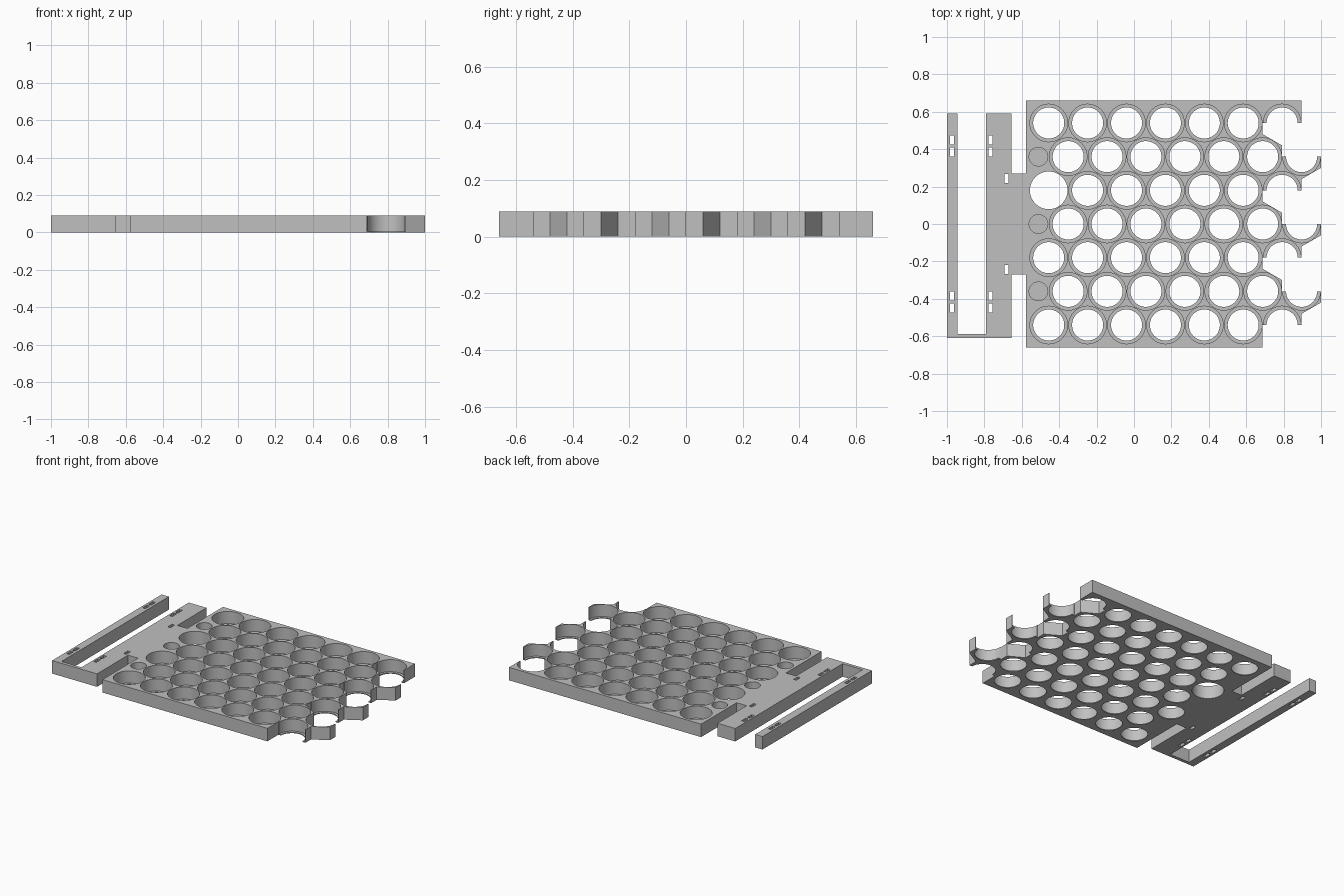
import bpy, bmesh, math

if "Cube" in bpy.data.objects:
    bpy.data.objects.remove(bpy.data.objects["Cube"], do_unlink=True)

HEIGHT, FLOOR = 0.09, 0.006      # tray thickness, thin lip under each cell
PITCH = 0.208                    # spacing of the honeycomb
HALF, ROW = PITCH / 2, 0.18
BORE, LIP = 0.1005, 0.083
RIGHT = 1.0 - HALF               # centre of the last, half-open cells
Y_TOP = 3 * ROW
EDGE = Y_TOP + 0.12
BELOW, ABOVE = -0.05, HEIGHT + 0.05

gray = bpy.data.materials.new("light gray plastic")
gray.use_nodes = True
gray.diffuse_color = (0.53, 0.53, 0.53, 1)
gray.node_tree.nodes["Principled BSDF"].inputs["Base Color"].default_value = gray.diffuse_color


def make_object(name, bm):
    bmesh.ops.recalc_face_normals(bm, faces=bm.faces)
    mesh = bpy.data.meshes.new(name)
    bm.to_mesh(mesh)
    bm.free()
    mesh.materials.append(gray)
    obj = bpy.data.objects.new(name, mesh)
    bpy.context.collection.objects.link(obj)
    return obj


def stack(bm, loops):
    """Closed solid from a stack of matching point loops."""
    rings = [[bm.verts.new(p) for p in loop] for loop in loops]
    n = len(rings[0])
    bm.faces.new(rings[0])
    bm.faces.new(rings[-1])
    for a, b in zip(rings, rings[1:]):
        for i in range(n):
            j = (i + 1) % n
            bm.faces.new((a[i], a[j], b[j], b[i]))


def round_cut(bm, x, y, profile, sides=64):
    angles = [2 * math.pi * i / sides for i in range(sides)]
    stack(bm, [[(x + r * math.cos(a), y + r * math.sin(a), z) for a in angles]
               for r, z in profile])


def slot_cut(bm, x, y, w=0.021, d=0.047):
    corners = [(x - w / 2, y - d / 2), (x + w / 2, y - d / 2),
               (x + w / 2, y + d / 2), (x - w / 2, y + d / 2)]
    stack(bm, [[(px, py, z) for px, py in corners] for z in (BELOW, ABOVE)])


# Outline: interlocking half-hexagon edge on the right
outline = [(RIGHT - HALF + HALF, EDGE)]
inner, mid = RIGHT - 2 * HALF, RIGHT - HALF
for pair in range(3):
    y = Y_TOP - 2 * ROW * pair
    outline += [(RIGHT, y), (inner, y), (inner, y - ROW / 3), (mid, y - ROW * 2 / 3),
                (mid, y - ROW), (1.0, y - ROW), (1.0, y - ROW * 4 / 3),
                (RIGHT, y - ROW * 5 / 3)]
outline += [(RIGHT, -Y_TOP), (inner, -Y_TOP), (inner, -EDGE)]

# Outline: left edge, connecting bridge and open-ended side bracket
outline += [(-0.578, -EDGE), (-0.578, -0.27), (-0.655, -0.27), (-0.655, -0.61),
            (-1.0, -0.61), (-1.0, 0.59), (-0.944, 0.59), (-0.944, -0.587),
            (-0.791, -0.587), (-0.791, 0.59), (-0.655, 0.59), (-0.655, 0.27),
            (-0.578, 0.27), (-0.578, EDGE)]

bm = bmesh.new()
stack(bm, [[(x, y, z) for x, y in outline] for z in (0, HEIGHT)])
tray = make_object("cell_holder_tray", bm)

# Cell bores with a thin retaining lip
bm = bmesh.new()
lipped = [(LIP, BELOW), (LIP, FLOOR), (BORE, FLOOR), (BORE, ABOVE)]
straight = [(BORE, BELOW), (BORE, ABOVE)]
for row in range(7):
    y = Y_TOP - ROW * row
    odd = row % 2
    for k in range(7):
        x = RIGHT - PITCH * k - (0 if odd else HALF)
        cable_hole = row == 2 and k == 6
        round_cut(bm, x, y, straight if cable_hole else lipped)
    # Small blind pocket at the start of each offset row
    if odd:
        round_cut(bm, -0.511, y, [(0.05, FLOOR), (0.05, ABOVE)], 48)

# Strap slots
for side in (-1, 1):
    for x in (-0.974, -0.768):
        for y in (0.385, 0.449):
            slot_cut(bm, x, side * y)
    slot_cut(bm, -0.682, side * 0.243)
cutter = make_object("hole_cutter", bm)
cutter.hide_render = True

# Cut the holes and finish the shading
cut = tray.modifiers.new("holes", "BOOLEAN")
cut.operation = "DIFFERENCE"
cut.solver = "EXACT"
cut.object = cutter
bpy.ops.object.select_all(action="DESELECT")
bpy.context.view_layer.objects.active = tray
tray.select_set(True)
bpy.ops.object.modifier_apply(modifier=cut.name)
bpy.data.objects.remove(cutter, do_unlink=True)
bpy.ops.object.shade_smooth_by_angle(angle=math.radians(30))
